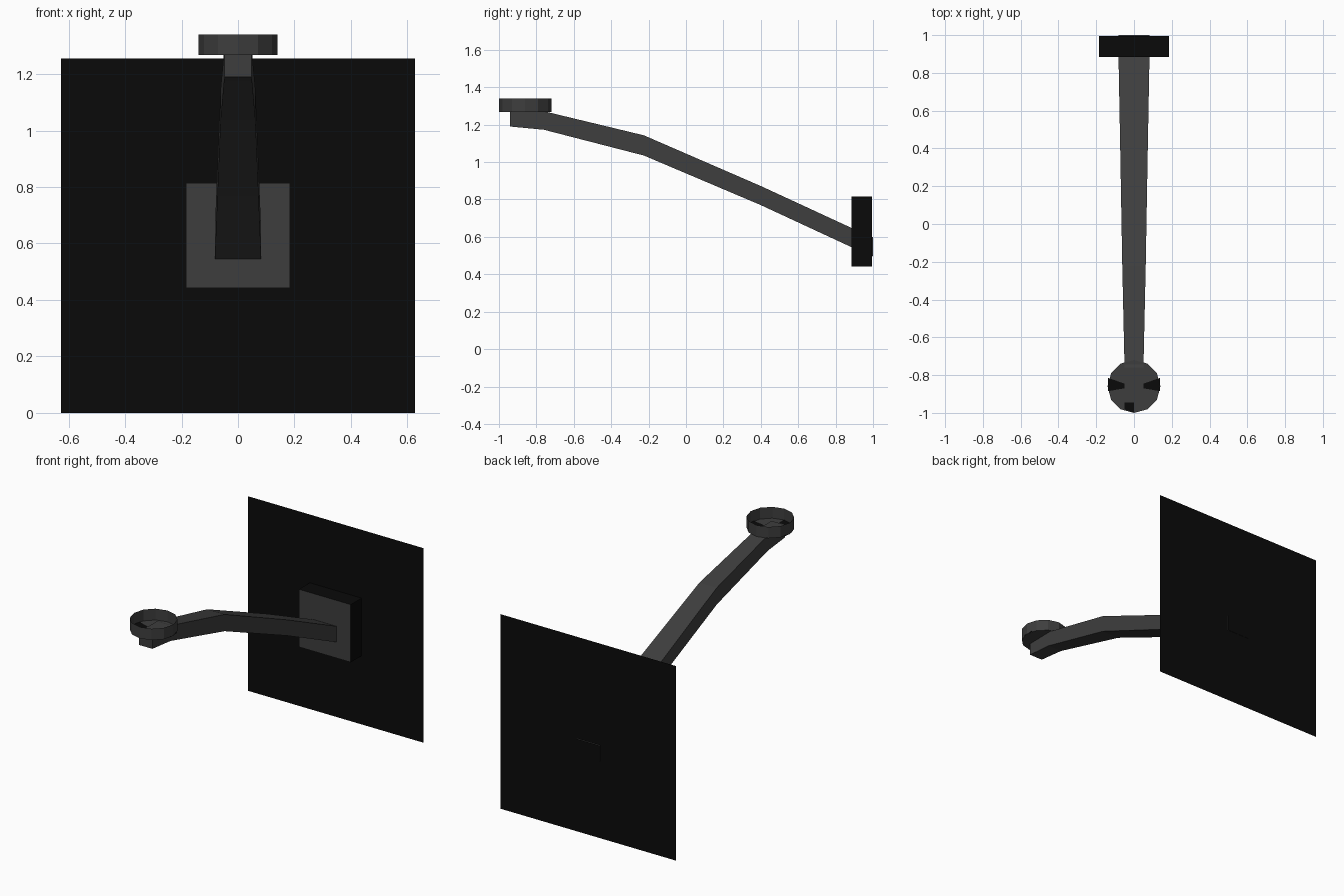
import bpy, bmesh, math

if "Cube" in bpy.data.objects:
    bpy.data.objects.remove(bpy.data.objects["Cube"])


def material(name, v):
    m = bpy.data.materials.new(name)
    m.diffuse_color = (v, v, v, 1)
    m.use_nodes = True
    m.node_tree.nodes["Principled BSDF"].inputs["Base Color"].default_value = m.diffuse_color
    return m


GRAY = material("dark_iron", 0.048)
BLACK = material("matte_black", 0.003)


def finish(name, bm, mats, fix_normals=True):
    if fix_normals:
        bmesh.ops.recalc_face_normals(bm, faces=bm.faces)
    me = bpy.data.meshes.new(name)
    bm.to_mesh(me)
    bm.free()
    for m in mats:
        me.materials.append(m)
    ob = bpy.data.objects.new(name, me)
    bpy.context.collection.objects.link(ob)
    return ob


# Wall panel: a single upright sheet facing the front
bm = bmesh.new()
bm.faces.new([bm.verts.new(p) for p in
              [(-.627, .996, 0), (.627, .996, 0), (.627, .996, 1.255), (-.627, .996, 1.255)]])
finish("wall_panel", bm, [BLACK], False)

# Mounting block: gray front, black sides
bm = bmesh.new()
bmesh.ops.create_cube(bm, size=1)
for v in bm.verts:
    v.co = (v.co.x * .37, .94 + v.co.y * .11, .629 + v.co.z * .372)
bm.normal_update()
for f in bm.faces:
    f.material_index = 0 if f.normal.y < -.5 else 1
finish("mounting_block", bm, [GRAY, BLACK])

# Tapered bent arm: (y, bottom z, top z, half width)
sections = [(-.94, 1.19, 1.272, .047), (-.76, 1.173, 1.272, .05), (-.225, 1.035, 1.143, .062),
            (.40, .77, .872, .073), (.885, .545, .648, .082), (1.0, .495, .598, .083)]
bm = bmesh.new()
rings = [[bm.verts.new(p) for p in [(-w, y, b), (w, y, b), (w, y, t), (-w, y, t)]]
         for y, b, t, w in sections]
for a, b in zip(rings, rings[1:]):
    for i in range(4):
        j = (i + 1) % 4
        bm.faces.new([a[i], a[j], b[j], b[i]])
bm.faces.new(rings[0])
back = bm.faces.new(rings[-1])
back.material_index = 1
finish("support_arm", bm, [GRAY, BLACK])

# Open cup: twelve-sided thin wall with a floor
N, R, CY = 12, .14, -.86
bm = bmesh.new()
low, top = [[bm.verts.new((R * math.sin(math.tau * i / N), CY + R * math.cos(math.tau * i / N), z))
             for i in range(N)] for z in (1.268, 1.341)]
bm.faces.new(low)
for i in range(N):
    j = (i + 1) % N
    bm.faces.new([low[i], low[j], top[j], top[i]])
finish("cup", bm, [GRAY])

# Black wedges on the cup floor, wide at the rim
for name, pts in [("floor_wedge_left", [(-.138, -.885), (-.05, -.87), (-.05, -.845), (-.137, -.815)]),
                  ("floor_wedge_right", [(.138, -.885), (.05, -.87), (.05, -.845), (.137, -.815)]),
                  ("floor_wedge_front", [(-.05, -.945), (0, -.945), (0, -.998), (-.05, -.982)])]:
    bm = bmesh.new()
    f = bm.faces.new([bm.verts.new((x, y, 1.270)) for x, y in pts])
    f.normal_update()
    if f.normal.z < 0:
        f.normal_flip()
    finish(name, bm, [BLACK], False)
